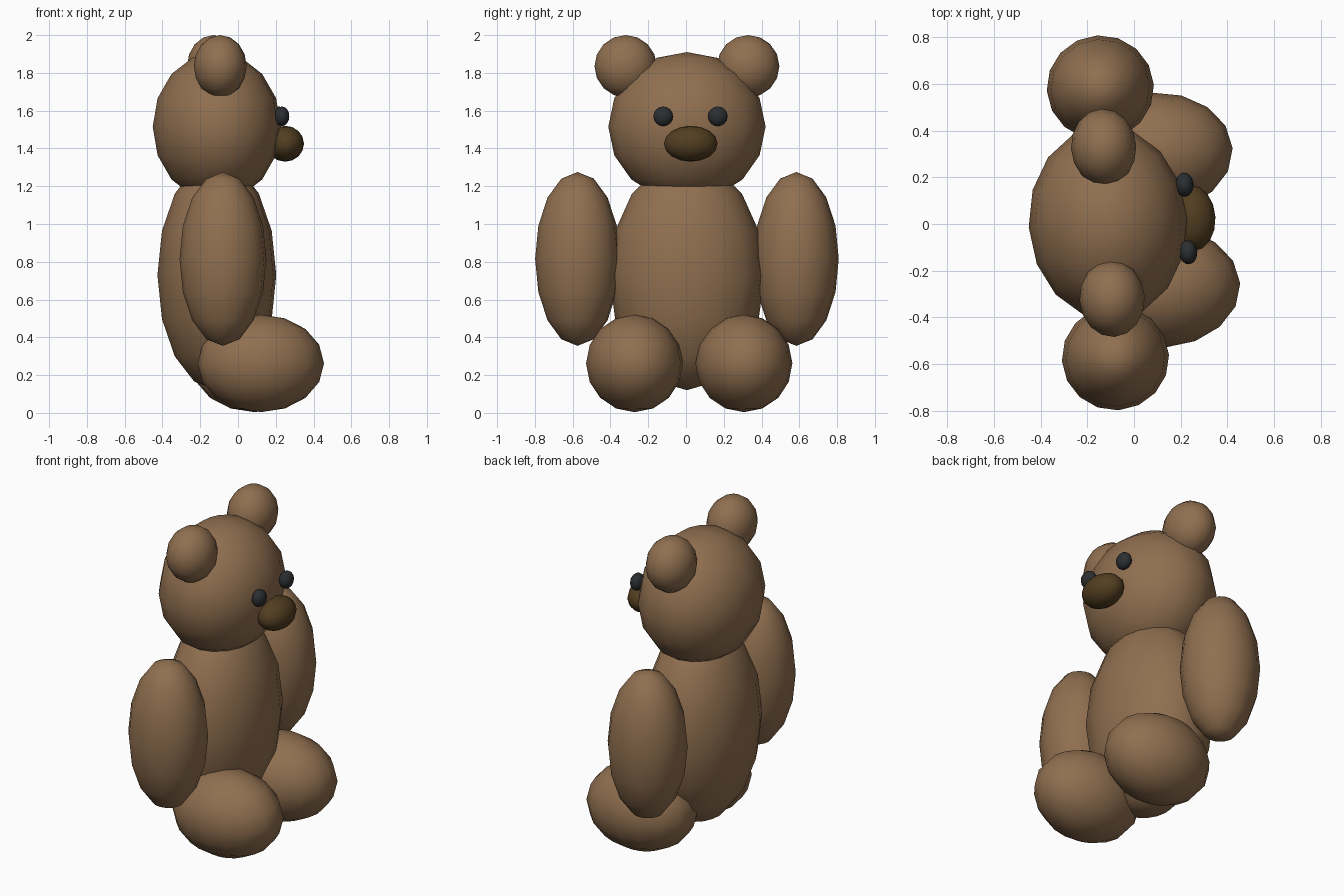
import bpy
from math import radians
from mathutils import Matrix, Vector

cube = bpy.data.objects.get("Cube")
if cube:
    bpy.data.objects.remove(cube, do_unlink=True)


def material(name, rgb):
    mat = bpy.data.materials.new(name)
    mat.use_nodes = True
    colour = (*rgb, 1.0)
    mat.diffuse_color = colour
    mat.node_tree.nodes["Principled BSDF"].inputs["Base Color"].default_value = colour
    return mat


FUR = material("brown fur", (0.28, 0.16, 0.08))
NOSE = material("dark brown", (0.085, 0.048, 0.015))
EYE = material("black", (0.025, 0.027, 0.03))

# The whole bear faces +x, turned slightly about z
PLACE = Matrix.Translation((-0.112, 0.005, 0)) @ Matrix.Rotation(radians(3.2), 4, "Z")


def ellipsoid(name, centre, radii, mat):
    bpy.ops.mesh.primitive_uv_sphere_add(segments=16, ring_count=8, radius=1)
    obj = bpy.context.object
    obj.name = name
    obj.data.transform(PLACE @ Matrix.Translation(centre) @ Matrix.Diagonal((*radii, 1)))
    obj.data.materials.append(mat)
    bpy.ops.object.shade_smooth()
    return obj


def pair(name, centre, radii, mat):
    for side, sign in (("left", 1), ("right", -1)):
        x, y, z = centre
        ellipsoid(f"{side}_{name}", (x, sign * y, z), radii, mat)


# Trunk and head
ellipsoid("body", (0, 0, 0.73), (0.315, 0.412, 0.61), FUR)
ellipsoid("head", (0, 0, 1.515), (0.34, 0.417, 0.395), FUR)

# Limbs and ears
pair("arm", (0, 0.58, 0.815), (0.23, 0.225, 0.46), FUR)
pair("leg", (0.217, 0.29, 0.262), (0.335, 0.257, 0.258), FUR)
pair("ear", (0, 0.325, 1.835), (0.14, 0.165, 0.165), FUR)

# Face
ellipsoid("nose", (0.362, 0, 1.425), (0.1, 0.142, 0.095), NOSE)
pair("eye", (0.337, 0.145, 1.57), (0.039, 0.052, 0.052), EYE)
